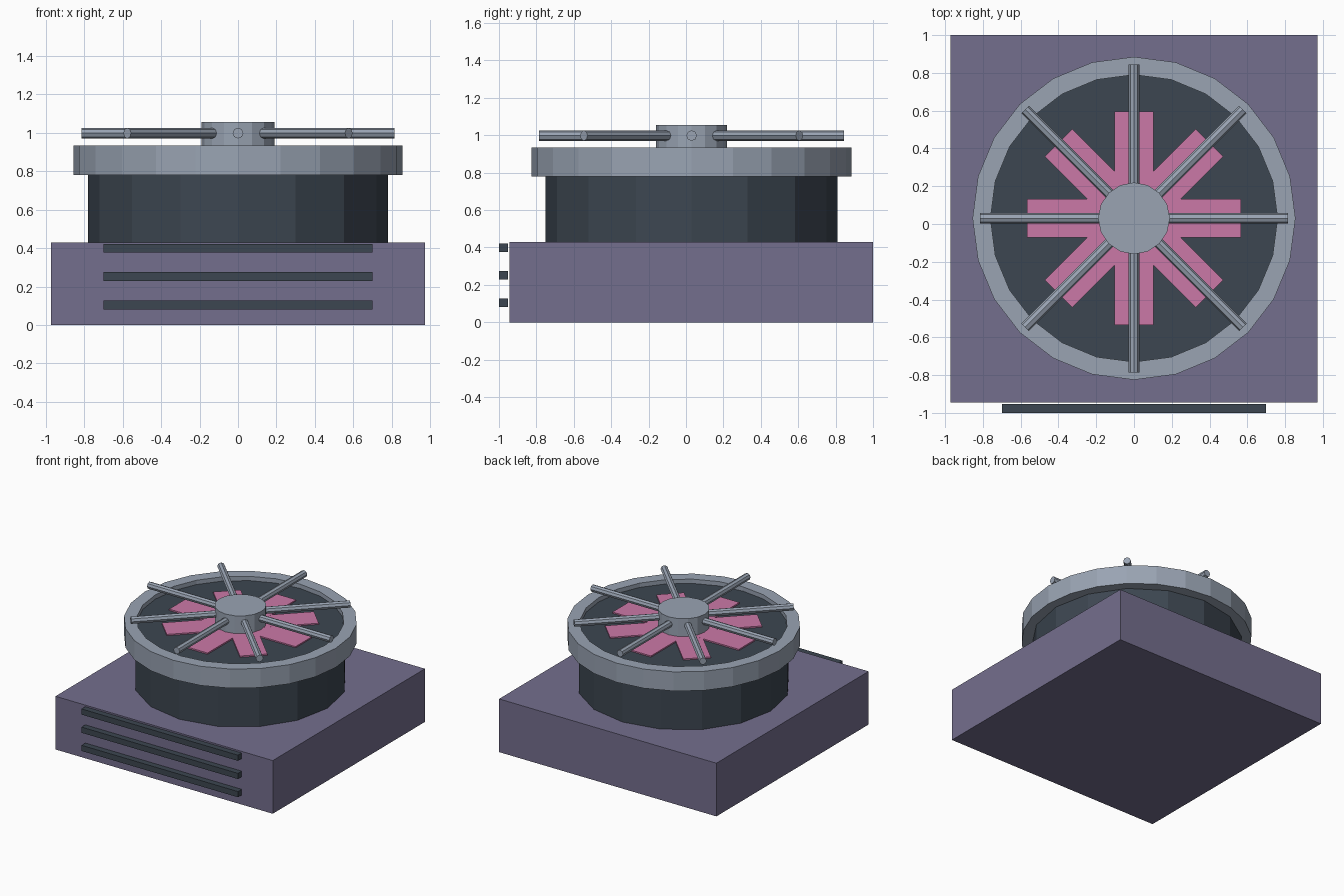
import bpy, bmesh, math
from mathutils import Matrix, Vector

cube = bpy.data.objects.get("Cube")
if cube:
    bpy.data.objects.remove(cube, do_unlink=True)

CY = 0.03  # y of the fan axis


def material(name, rgb):
    m = bpy.data.materials.new(name)
    m.use_nodes = True
    m.diffuse_color = (*rgb, 1)
    m.node_tree.nodes["Principled BSDF"].inputs["Base Color"].default_value = (*rgb, 1)
    return m


PURPLE = material("dusty_purple", (0.175, 0.158, 0.27))
DARK = material("dark_slate", (0.046, 0.062, 0.082))
STEEL = material("steel_grey", (0.32, 0.37, 0.45))
PINK = material("pink", (0.6, 0.19, 0.39))


def finish(name, bm, mat):
    bmesh.ops.recalc_face_normals(bm, faces=bm.faces)
    me = bpy.data.meshes.new(name)
    bm.to_mesh(me)
    bm.free()
    me.materials.append(mat)
    ob = bpy.data.objects.new(name, me)
    bpy.context.collection.objects.link(ob)
    return ob


def box(name, centre, size, mat, turn=0):
    bm = bmesh.new()
    bmesh.ops.create_cube(bm, size=1, matrix=Matrix.Diagonal((*size, 1)))
    ob = finish(name, bm, mat)
    ob.location = centre
    ob.rotation_euler.z = turn
    return ob


def lathe(name, profile, sides, mat):
    """Revolve a closed (radius, z) profile around the fan axis."""
    bm = bmesh.new()
    rings = []
    for i in range(sides):
        a = math.tau * i / sides
        rings.append([bm.verts.new((r * math.cos(a), CY + r * math.sin(a), z))
                      for r, z in profile])
    n = len(profile)
    for i in range(sides):
        a, b = rings[i], rings[(i + 1) % sides]
        for j in range(n):
            k = (j + 1) % n
            bm.faces.new((a[j], b[j], b[k], a[k]))
    return finish(name, bm, mat)


def cylinder(name, r, z0, z1, sides, mat):
    bm = bmesh.new()
    bmesh.ops.create_cone(bm, cap_ends=True, segments=sides, radius1=r, radius2=r,
                          depth=z1 - z0,
                          matrix=Matrix.Translation((0, CY, (z0 + z1) / 2)))
    return finish(name, bm, mat)


# Base housing and front vent slats
box("base_housing", (0, 0.028, 0.215), (1.944, 1.944, 0.43), PURPLE)
for i in range(3):
    box(f"vent_slat_{i + 1}", (0, -0.976, 0.105 + 0.147 * i), (1.4, 0.048, 0.046), DARK)

# Drum, rim and hub
cylinder("drum", 0.78, 0.43, 0.9, 16, DARK)
lathe("rim", [(0.76, 0.78), (0.855, 0.78), (0.855, 0.935), (0.76, 0.935)], 24, STEEL)
cylinder("hub", 0.19, 0.89, 1.055, 16, STEEL)

# Fan blades and guard spokes radiating from the hub
for i in range(8):
    a = math.tau * i / 8
    d = Vector((math.cos(a), math.sin(a), 0))
    axis = Vector((0, CY, 0))
    # Tiny height steps keep overlapping blades from coinciding
    box(f"blade_{i + 1}", axis + d * 0.333 + Vector((0, 0, 0.904 + 0.0002 * i)),
        (0.465, 0.205, 0.012), PINK, a)
    bm = bmesh.new()
    bmesh.ops.create_cone(bm, cap_ends=True, segments=8, radius1=0.028,
                          radius2=0.028, depth=0.715)
    spoke = finish(f"guard_spoke_{i + 1}", bm, STEEL)
    spoke.location = axis + d * 0.4575 + Vector((0, 0, 0.998))
    spoke.rotation_euler = (0, math.pi / 2, a)
